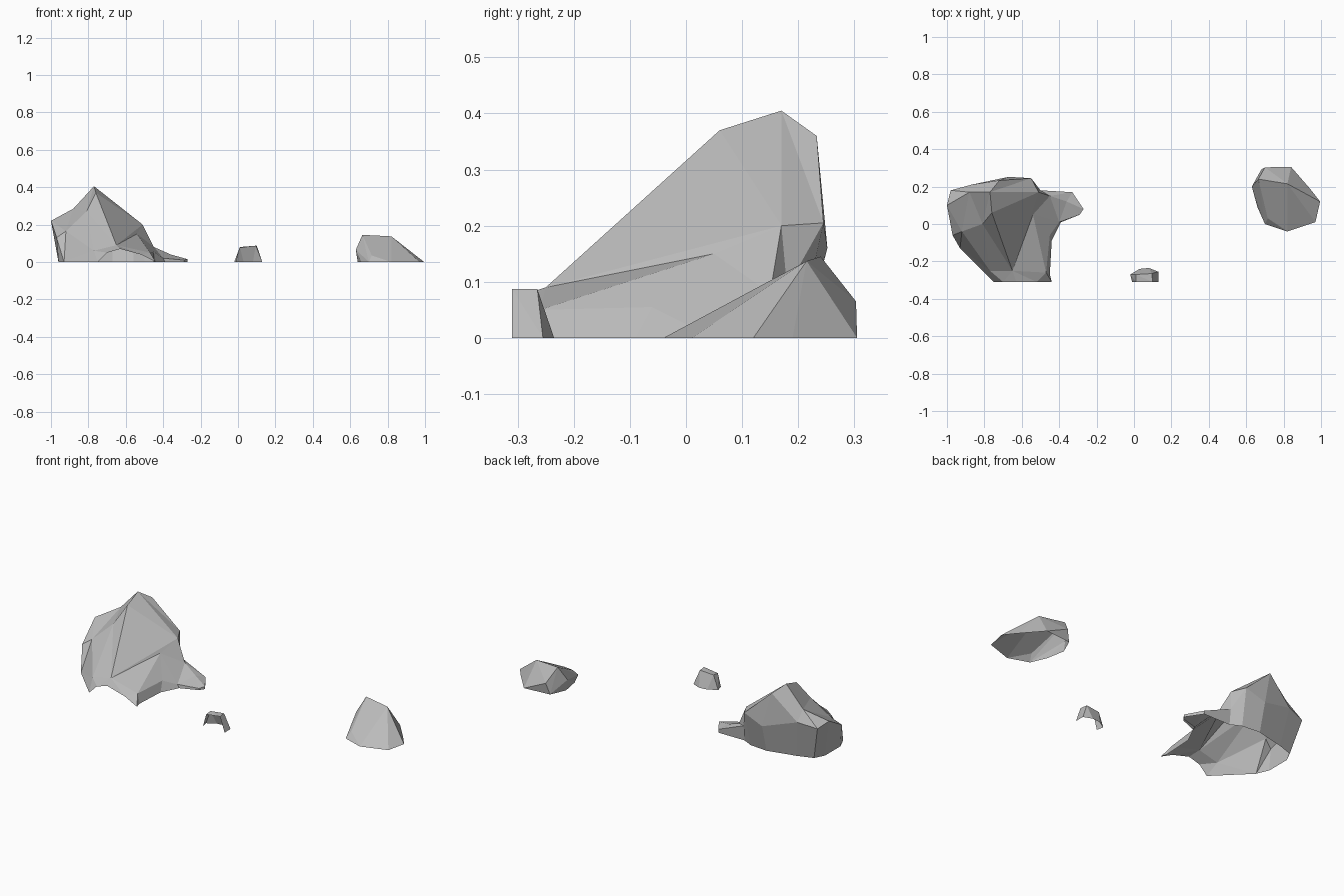
import bpy
import bmesh
from mathutils import Vector
from mathutils.geometry import delaunay_2d_cdt

UNIT = 0.01  # points below are in hundredths

default_cube = bpy.data.objects.get("Cube")
if default_cube:
    bpy.data.objects.remove(default_cube, do_unlink=True)

# Single stone colour
stone = bpy.data.materials.new("stone_grey")
stone.use_nodes = True
stone_colour = (0.5, 0.5, 0.5, 1)
stone.diffuse_color = stone_colour
stone.node_tree.nodes["Principled BSDF"].inputs["Base Color"].default_value = stone_colour


def finish(bm, name):
    """Turn a bmesh into a flat shaded stone object."""
    bmesh.ops.scale(bm, vec=Vector((UNIT, UNIT, UNIT)), verts=bm.verts)
    mesh = bpy.data.meshes.new(name)
    bm.to_mesh(mesh)
    bm.free()
    mesh.materials.append(stone)
    obj = bpy.data.objects.new(name, mesh)
    bpy.context.collection.objects.link(obj)
    return obj


def hull_rock(name, points, is_open):
    """Convex shell around the points, without the faces that is_open selects."""
    bm = bmesh.new()
    for point in points:
        bm.verts.new(point)
    bmesh.ops.convex_hull(bm, input=bm.verts)
    bmesh.ops.recalc_face_normals(bm, faces=bm.faces)
    bm.normal_update()
    hidden = [face for face in bm.faces if is_open(face)]
    bmesh.ops.delete(bm, geom=hidden, context='FACES')
    return finish(bm, name)


def shell_rock(name, front, rim, crags, ridges):
    """Faceted crown over an outline, with a skirt from its rim to the ground.

    front: open cut edge; rim: named crown edge points, each with its foot on
    the ground; crags: named inner points; ridges: pairs of names to join.
    """
    outline = front + [top for top, foot in rim.values()]
    points = outline + list(crags.values())
    index = {key: len(front) + i for i, key in enumerate([*rim, *crags])}
    edges = [(index[a], index[b]) for a, b in ridges]

    flat = [Vector(point[:2]) for point in points]
    _, _, faces, sources, _, _ = delaunay_2d_cdt(
        flat, edges, [list(range(len(outline)))], 1, 0.0001)

    bm = bmesh.new()
    verts = [bm.verts.new(point) for point in points]
    for face in faces:
        bm.faces.new([verts[sources[i][0]] for i in face])

    # Skirt
    first, last = len(front) - 1, len(outline)
    upper = verts[first:last] + [verts[0]]
    lower = [verts[first]]
    for vert, (top, foot) in zip(upper[1:], rim.values()):
        lower.append(bm.verts.new((*foot, 0)) if foot else vert)
    lower.append(verts[0])
    for i in range(len(upper) - 1):
        loop = [lower[i], lower[i + 1], upper[i + 1], upper[i]]
        corners = list(dict.fromkeys(loop))
        if len(corners) > 2:
            bm.faces.new(corners)
    bmesh.ops.recalc_face_normals(bm, faces=bm.faces)
    return finish(bm, name)


# Large craggy rock with an open front edge and a low arm
shell_rock(
    "large_rock",
    front=[(-75, -31, 0), (-70, -31, 5), (-63, -31, 7), (-52, -31, 4), (-44, -31, 0)],
    rim={
        "front_corner": ((-47, -26, 5), (-45, -27)),
        "inner_side": ((-45, -6, 5.5), (-44, -9)),
        "inner_bend": ((-40, 1, 2), (-39, 1)),
        "arm_front": ((-29, 5, 1), (-29, 5)),
        "arm_tip": ((-27, 8, 1.5), (-27, 8)),
        "arm_rear": ((-33, 17, 2), (-33, 17)),
        "notch": ((-50, 18, 9), (-50, 17)),
        "rear_corner": ((-55, 24.5, 20.5), (-56, 20)),
        "rear": ((-67, 25.2, 16), (-67, 21)),
        "rear_shoulder": ((-87, 21, 22), (-84, 17)),
        "outer_corner": ((-98, 18, 20), (-93, 14)),
        "outer_bulge": ((-100, 10, 22), (-96, 8)),
        "outer_side": ((-97, -6, 13), (-96, -6)),
        "outer_front": ((-93, -13, 0), None),
        "outer_toe": ((-81, -25, 0), None),
    },
    crags={
        "peak": (-77, 17, 40.5),
        "brow": (-76, 6, 37),
        "back": (-72, 23.3, 36),
        "shoulder": (-88, 17, 28.5),
        "cheek": (-81, 0, 27),
        "hip": (-92, -4, 16.5),
        "toe": (-77, -25, 6),
        "foot": (-65, -25, 9),
        "ledge": (-51, 17, 20),
        "knee": (-54, 5, 15),
        "elbow": (-45, 15, 8),
        "arm": (-36, 12, 4),
    },
    ridges=[
        ("peak", "brow"), ("peak", "back"), ("peak", "shoulder"), ("peak", "cheek"),
        ("brow", "cheek"), ("brow", "foot"), ("cheek", "foot"), ("cheek", "hip"),
        ("cheek", "toe"), ("hip", "toe"), ("shoulder", "cheek"), ("toe", "foot"),
        ("peak", "ledge"), ("brow", "ledge"), ("peak", "rear_corner"), ("foot", "ledge"),
        ("foot", "knee"), ("ledge", "knee"), ("knee", "elbow"), ("elbow", "arm"),
        ("knee", "front_corner"), ("knee", "inner_side"), ("back", "rear_corner"),
        ("back", "rear"), ("back", "rear_shoulder"),
    ],
)

# Medium rock, open underneath
hull_rock(
    "medium_rock",
    [
        (64, 20, 0), (68, 29, 0), (84, 30.5, 0), (94, 19, 0), (99.5, 12, 0),
        (97, 1, 0), (82, -4, 0), (70, 0, 0), (66, 9, 0),
        (63, 20, 6.5), (70, 30.3, 6.5), (71.5, 3, 3.5),
        (66.5, 24, 14.5), (82, 21.5, 13.7),
    ],
    lambda face: face.normal.z < -0.9,
)

# Small rock, open underneath and at the front
hull_rock(
    "small_rock",
    [
        (-1, -31, 0), (1, -31, 7.5), (10, -31, 8.7), (13, -31, 0),
        (-2, -27, 0), (3, -24, 0), (8, -23.5, 0), (13, -25.5, 0),
        (1, -27, 8), (9.5, -26.5, 8.7),
    ],
    lambda face: face.normal.z < -0.9 or face.normal.y < -0.9,
)
